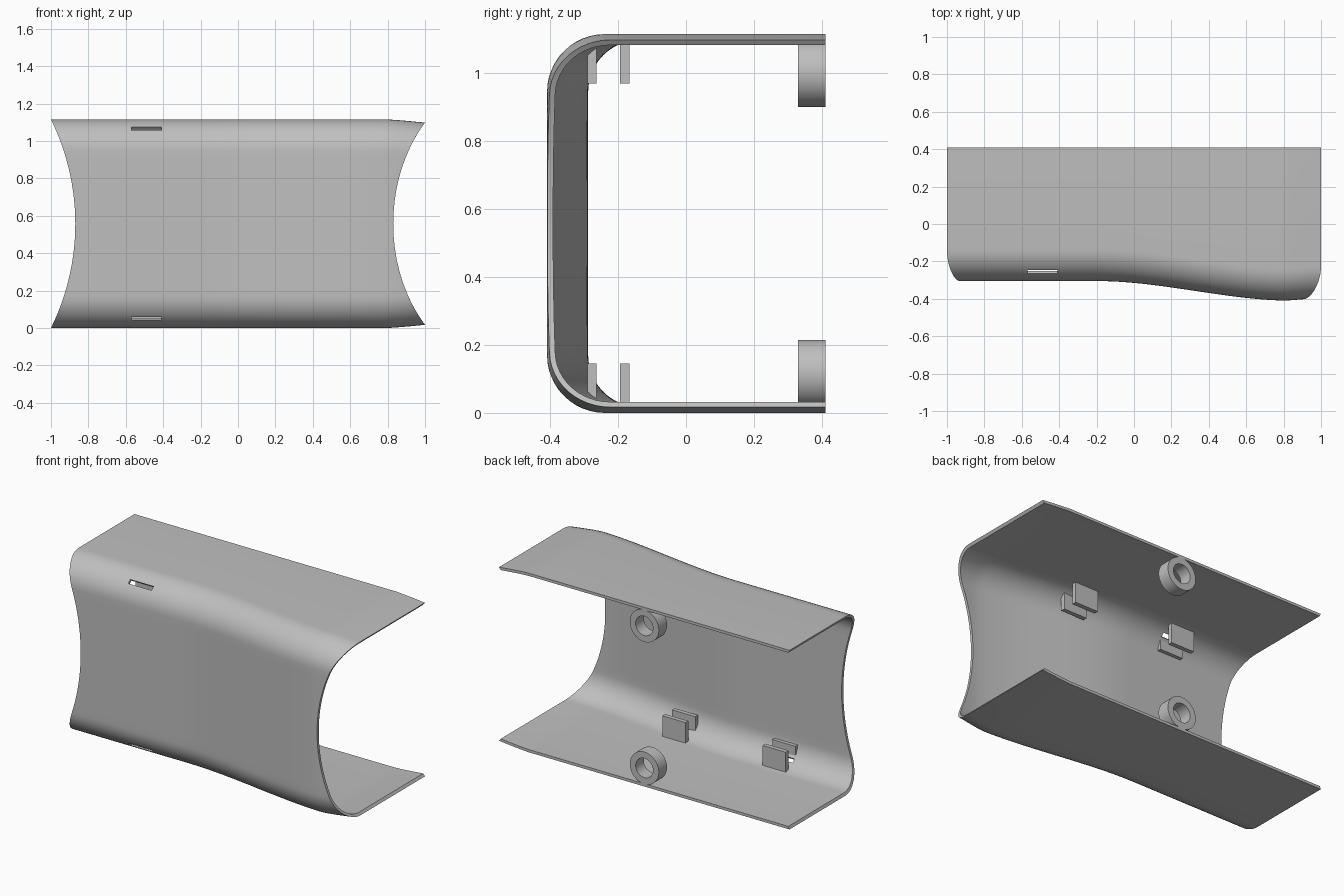
import bpy, bmesh
from math import sin, cos, pi, sqrt, radians
from mathutils import Matrix

H, BACK, R, WALL = 1.115, 0.41, 0.17, 0.017
MID = H / 2

cube = bpy.data.objects.get("Cube")
if cube:
    bpy.data.objects.remove(cube, do_unlink=True)

grey = bpy.data.materials.new("plain grey")
grey.use_nodes = True
grey.diffuse_color = (0.52, 0.52, 0.52, 1)
grey.node_tree.nodes["Principled BSDF"].inputs["Base Color"].default_value = (0.52, 0.52, 0.52, 1)


def finish(bm, name):
    bmesh.ops.recalc_face_normals(bm, faces=bm.faces[:])
    mesh = bpy.data.meshes.new(name)
    bm.to_mesh(mesh)
    bm.free()
    mesh.materials.append(grey)
    ob = bpy.data.objects.new(name, mesh)
    bpy.context.collection.objects.link(ob)
    return ob


def smooth(ob):
    bpy.ops.object.select_all(action='DESELECT')
    ob.select_set(True)
    bpy.context.view_layer.objects.active = ob
    bpy.ops.object.shade_smooth_by_angle(angle=radians(30))


def front(x):
    """Depth of the front wall: a shallow swell towards the left end."""
    t = min(max((x + 0.2) / 1.05, 0), 1)
    return -0.305 - 0.105 * t * t * (3 - 2 * t)


def taper(x):
    return 0.017 * max(0, (x - 0.8) / 0.2) ** 1.2


def profile(inset):
    """C-shaped section as (offset from front, height); None marks the back edge."""
    r, n, m = R - inset, 12, 18
    low = [(R - r * sin(a), R - r * cos(a)) for a in (i / n * pi / 2 for i in range(n + 1))]
    wall = [(inset, R + (H - 2 * R) * i / m) for i in range(1, m)]
    high = [(u, H - z) for u, z in reversed(low)]
    return [(None, inset)] + low + wall + high + [(None, H - inset)]


def place(u, z, t):
    dz = z - MID
    left_cut = -2.13 + sqrt(1.26 ** 2 - dz * dz)
    right_cut = 1.829 - sqrt(0.999 ** 2 - dz * dz)
    x = left_cut + (right_cut - left_cut) * t
    e = taper(x)
    y = BACK if u is None else front(x) + u + e
    return x, y, MID + dz * (1 - 2 * e / H)


# Curved shell with concave ends
section = profile(0) + profile(WALL)[::-1]
columns = 60
bm = bmesh.new()
rings = [[bm.verts.new(place(u, z, c / columns)) for u, z in section] for c in range(columns + 1)]
count = len(section)
for a, b in zip(rings, rings[1:]):
    for j in range(count):
        k = (j + 1) % count
        bm.faces.new((a[j], a[k], b[k], b[j]))
for ring in (rings[0], rings[-1]):
    for j in range(count // 2 - 1):
        bm.faces.new((ring[j], ring[j + 1], ring[-2 - j], ring[-1 - j]))
shell = finish(bm, "shell")

# Thin slots through both rounded corners
bm = bmesh.new()
for side in (1, -1):
    m = (Matrix.Translation((-0.49, -0.255, MID + side * 0.507))
         @ Matrix.Rotation(side * radians(45), 4, 'X')
         @ Matrix.Diagonal((0.16, 0.026, 0.1, 1)))
    m = m @ Matrix.Rotation(0, 4, 'X')
    # Long axis of the cutter follows the corner normal
    m = (Matrix.Translation((-0.49, -0.255, MID + side * 0.507))
         @ Matrix.Rotation(side * radians(45), 4, 'X')
         @ Matrix.Diagonal((0.16, 0.026, 0.1, 1)))
    bmesh.ops.create_cube(bm, size=1, matrix=m)
cutter = finish(bm, "slot_cutter")
cutter.hide_render = True
mod = shell.modifiers.new("slots", 'BOOLEAN')
mod.operation = 'DIFFERENCE'
mod.solver = 'EXACT'
mod.object = cutter
bpy.context.view_layer.objects.active = shell
bpy.ops.object.modifier_apply(modifier=mod.name)
bpy.data.objects.remove(cutter, do_unlink=True)
smooth(shell)


# Paired clip plates whose roots sink into the rounded corners
def roof(x, y):
    dy = min(0, y - front(x) - R)
    return H - R + sqrt((R - WALL / 2) ** 2 - dy * dy)


def clip_plate(name, x, y0, y1, side):
    bm = bmesh.new()
    ends = []
    for px in (x - 0.08, x + 0.08):
        pts = [(y0, 0.97), (y1, 0.97), (y1, roof(px, y1)), (y0, roof(px, y0))]
        ends.append([bm.verts.new((px, y, MID + side * (z - MID))) for y, z in pts])
    a, b = ends
    bm.faces.new(a)
    bm.faces.new(b)
    for j in range(4):
        k = (j + 1) % 4
        bm.faces.new((a[j], a[k], b[k], b[j]))
    finish(bm, name)


# Mounting rings by the back edge
def mounting_ring(name, z):
    bm = bmesh.new()
    n = 40
    outline = [(0.1, 0.33), (0.1, BACK), (0.06, BACK), (0.06, 0.33)]
    loops = [[bm.verts.new((r * cos(a), y, z + r * sin(a))) for r, y in outline]
             for a in (2 * pi * i / n for i in range(n))]
    for i in range(n):
        a, b = loops[i], loops[(i + 1) % n]
        for j in range(4):
            k = (j + 1) % 4
            bm.faces.new((a[j], a[k], b[k], b[j]))
    smooth(finish(bm, name))


for level, side in (("upper", 1), ("lower", -1)):
    for hand, x in (("right", -0.49), ("left", 0.2)):
        clip_plate(f"{level}_{hand}_clip_front", x, -0.29, -0.263, side)
        clip_plate(f"{level}_{hand}_clip_back", x, -0.195, -0.167, side)
    mounting_ring(f"{level}_mounting_ring", MID + side * 0.4425)
